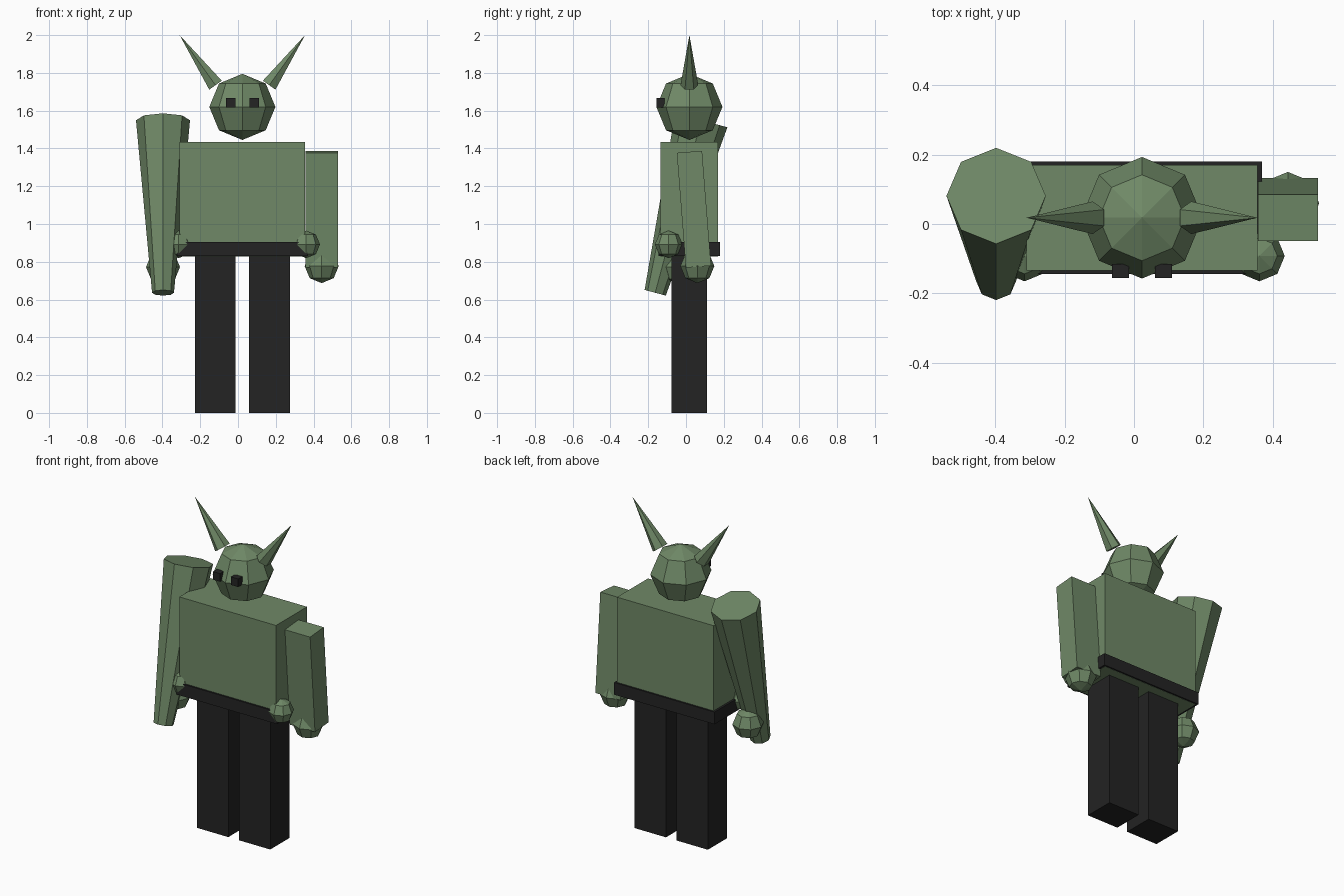
import bpy
import math
from mathutils import Vector

cube = bpy.data.objects.get("Cube")
if cube:
    bpy.data.objects.remove(cube, do_unlink=True)


def make_material(name, rgb):
    mat = bpy.data.materials.new(name)
    mat.use_nodes = True
    mat.diffuse_color = (*rgb, 1)
    mat.node_tree.nodes["Principled BSDF"].inputs["Base Color"].default_value = (*rgb, 1)
    return mat


GREEN = make_material("mossy_green", (0.16, 0.25, 0.135))
BLACK = make_material("soft_black", (0.017, 0.017, 0.017))
MID_X, MID_Y = 0.023, 0.018


def finish(name, mat):
    obj = bpy.context.object
    obj.name = name
    obj.data.materials.append(mat)
    return obj


def box(name, mat, center, size, tilt=0):
    bpy.ops.mesh.primitive_cube_add(size=1, location=center, rotation=(tilt, 0, 0))
    obj = finish(name, mat)
    obj.scale = size
    return obj


def ball(name, center, radius):
    bpy.ops.mesh.primitive_uv_sphere_add(segments=8, ring_count=4, radius=radius, location=center)
    return finish(name, GREEN)


def tapered(name, start, end, r_start, r_end, sides):
    # Cone or frustum whose axis runs between two points
    start, end = Vector(start), Vector(end)
    axis = end - start
    bpy.ops.mesh.primitive_cone_add(vertices=sides, radius1=r_start, radius2=r_end,
                                    depth=axis.length, location=(start + end) / 2)
    obj = finish(name, GREEN)
    # Tilt only in the xz or yz plane so the facets stay aligned
    if abs(axis.x) > abs(axis.y):
        obj.rotation_euler = (0, math.atan2(axis.x, axis.z), 0)
    else:
        obj.rotation_euler = (-math.atan2(axis.y, axis.z), 0, 0)
    return obj


# Body and belt
box("torso", GREEN, (MID_X, MID_Y, 1.132), (0.664, 0.304, 0.606))
box("belt", BLACK, (MID_X, MID_Y, 0.868), (0.69, 0.325, 0.076))

# Head
ball("head", (MID_X, MID_Y, 1.62), 0.175)

# Paired legs, eyes, horns and front knobs
for side, label in ((-1, "right"), (1, "left")):
    box(label + "_leg", BLACK, (MID_X + side * 0.144, MID_Y, 0.418), (0.215, 0.187, 0.836))
    box(label + "_eye", BLACK, (MID_X + side * 0.062, -0.135, 1.641), (0.05, 0.04, 0.05))
    tapered(label + "_horn", (MID_X + side * 0.142, MID_Y, 1.735),
            (MID_X + side * 0.332, MID_Y, 2.0), 0.047, 0, 6)
    ball(label + "_belt_knob", (MID_X + side * 0.338, -0.092, 0.892), 0.073)

# Left arm: slightly tilted block ending in a round hand
box("left_arm", GREEN, (0.443, 0.042, 1.078), (0.173, 0.134, 0.61), math.radians(4.5))
ball("left_hand", (0.443, 0.06, 0.777), 0.09)

# Right arm: large tapered tube leaning forward, with its hand
tapered("right_arm_tube", (-0.397, -0.163, 0.636), (-0.397, 0.081, 1.549), 0.058, 0.143, 8)
ball("right_hand", (-0.397, -0.042, 0.772), 0.09)
